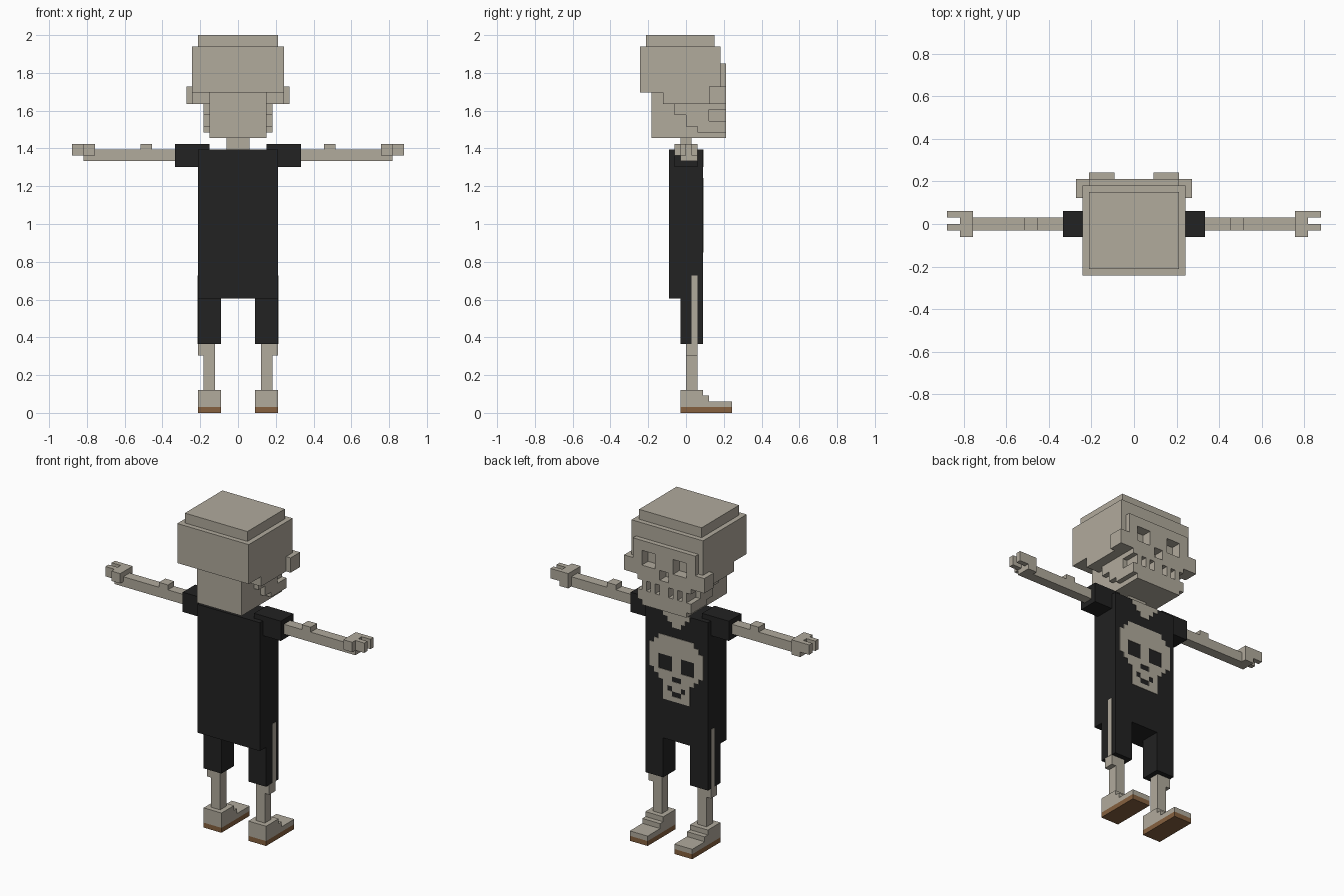
import bpy, bmesh

if "Cube" in bpy.data.objects:
    bpy.data.objects.remove(bpy.data.objects["Cube"])

U = 2 / 66  # edge of one block


def material(name, rgb):
    m = bpy.data.materials.new(name)
    m.diffuse_color = (*rgb, 1)
    m.use_nodes = True
    m.node_tree.nodes["Principled BSDF"].inputs["Base Color"].default_value = m.diffuse_color
    return m


BONE = material("bone", (0.44, 0.405, 0.335))
BLACK = material("black_cloth", (0.016, 0.016, 0.016))
BROWN = material("brown_sole", (0.24, 0.12, 0.05))


def blocks(name, mat, boxes, mirror=False):
    """Boxes given in block units as x0, x1, y0, y1, z0, z1."""
    bm = bmesh.new()
    for b in boxes:
        sides = [b]
        if mirror:
            sides.append((-b[1], -b[0], *b[2:]))
        for x0, x1, y0, y1, z0, z1 in sides:
            cube = bmesh.ops.create_cube(bm, size=1)
            for v in cube["verts"]:
                v.co = (U * (x0 if v.co.x < 0 else x1),
                        U * (y0 if v.co.y < 0 else y1),
                        U * (z0 if v.co.z < 0 else z1))
    mesh = bpy.data.meshes.new(name)
    bm.to_mesh(mesh)
    bm.free()
    mesh.materials.append(mat)
    ob = bpy.data.objects.new(name, mesh)
    bpy.context.collection.objects.link(ob)
    return ob


def pixel_plates(rows, top, y0, y1):
    """Turn rows of text into boxes, one per filled run, centred on x = 0."""
    out = []
    for r, row in enumerate(rows):
        start = None
        for i, c in enumerate(row + "."):
            if c == "X" and start is None:
                start = i
            elif c != "X" and start is not None:
                h = len(row) / 2
                out.append((start - h, i - h, y0, y1, top - r - 1, top - r))
                start = None
    return out


# Head
blocks("skull_cap", BONE, [(-7, 7, -7, 5, 64, 66)])
blocks("cranium", BONE, [(-8, 8, -8, 5, 56, 64), (-8, 8, 5, 6, 61, 64)])
blocks("cranium_front_edge", BONE, [(7, 8, 5, 6, 56, 61)], True)
blocks("skull_base", BONE, [
    (-5, 5, -6, 5, 48, 56), (-8, 8, -4, 5, 54, 56),
    (-6, 6, -2, 5, 53, 54), (-6, 6, -2, 4, 52, 53),
    (-6, 6, 0, 4, 51, 52), (-6, 6, 0, 5, 50, 51), (-6, 6, 2, 5, 49, 50)])
blocks("cheekbone", BONE, [(7, 9, 4, 7, 54, 57)], True)

# Face relief with eye sockets, nose hole and gaps between the teeth
FACE = ["..XXXXXXXXXXXXXX.."] * 2 + ["..XX...XXXX...XX.."] * 3 \
    + [".XXXXXXX..XXXXXXX."] * 2 + ["...XXXXXXXXXXXX..."] \
    + ["....X.X.XX.X.X...."] * 2 + ["...XXXXXXXXXXXX..."] * 2 \
    + ["....XXXXXXXXXX...."]
blocks("face", BONE, pixel_plates(FACE, 61, 5, 7))
blocks("neck", BONE, [(-2, 2, -1, 1, 46, 48)])

# Clothes
blocks("shirt", BLACK, [(-7, 7, -3, 3, 20, 46)])
blocks("sleeve", BLACK, [(5, 11, -2, 2, 43, 47)], True)
blocks("shorts_leg", BLACK, [(3, 7, -1, 3, 12, 20)], True)
blocks("side_stripe", BONE, [(6.9, 7.08, 1, 2, 12, 24)], True)

# Neckline and printed skull on the shirt
blocks("neckline", BONE, pixel_plates(["XXXXXX", ".XXXX.", "..XX.."], 46, 2.9, 3.1))
PRINT = ["..XXXXXXXX..",
         ".XXXXXXXXXX.",
         "XXXXXXXXXXXX",
         "XXXXXXXXXXXX",
         "XX...XX...XX",
         "XX...XX...XX",
         "XX...XX...XX",
         ".XXXXXXXXXX.",
         "..XXX..XXX..",
         "...XXXXXX...",
         "...X.XX.X...",
         "...XX..XX...",
         "...XXXXXX..."]
blocks("shirt_print", BONE, pixel_plates(PRINT, 41, 2.9, 3.1))

# Arms and hands
blocks("arm", BONE, [(11, 25, -1, 1, 44, 46), (15, 17, -1, 1, 46, 47)], True)
blocks("hand", BONE, [
    (25, 27, -2, 2, 45, 47), (25, 27, -1, 2, 44, 45),
    (27, 29, 1, 2, 45, 47), (27, 29, -1, 0, 45, 47)], True)

# Legs and shoes
blocks("shin", BONE, [(4, 6, 0, 2, 4, 10), (4, 7, 0, 2, 10, 12)], True)
blocks("shoe", BONE, [
    (3, 7, -1, 8, 1, 2), (3, 7, -1, 4, 2, 3), (3, 7, -1, 3, 3, 4)], True)
blocks("sole", BROWN, [(3, 7, -1, 8, 0, 1)], True)
